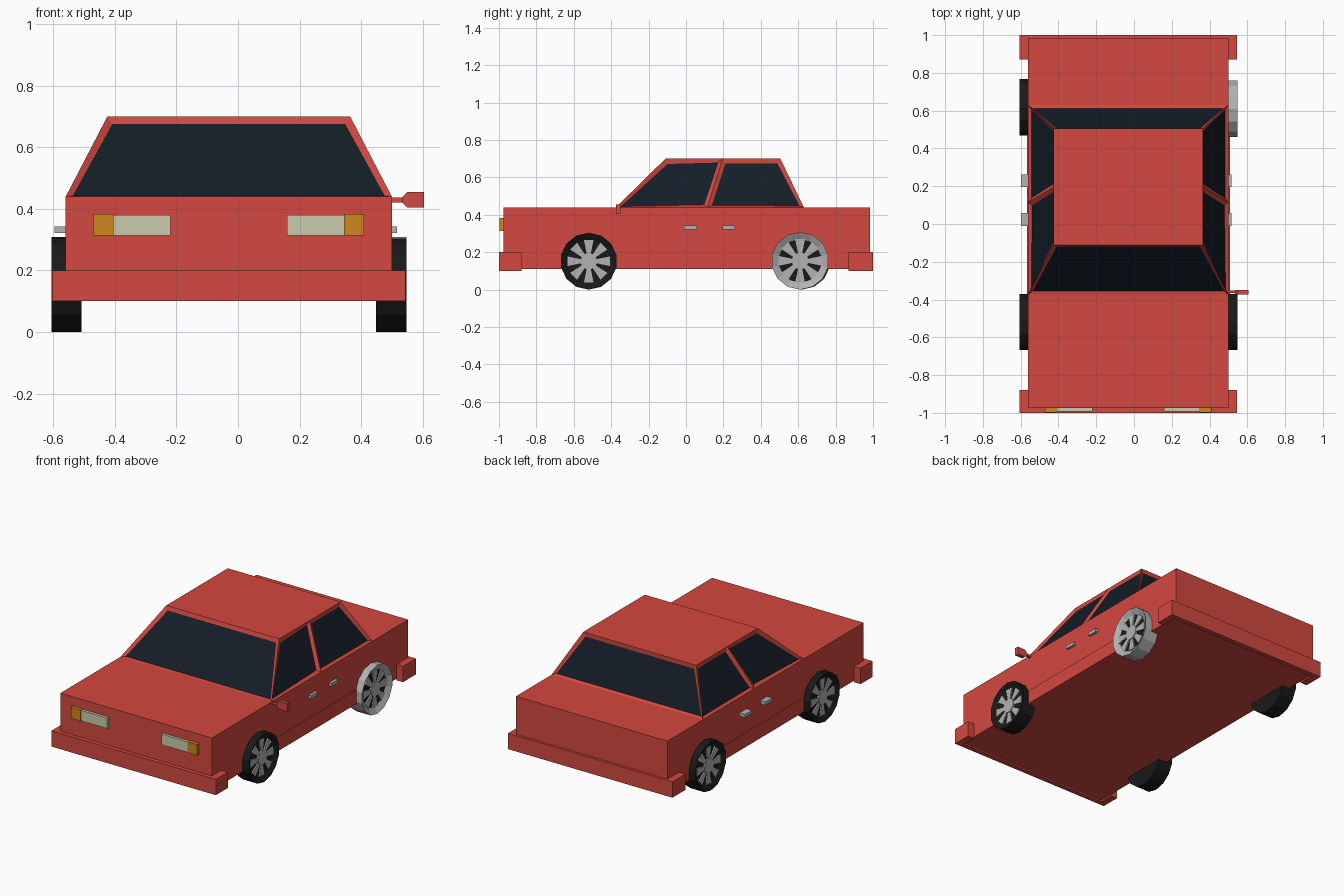
import bpy, bmesh
from math import pi, cos, sin

if "Cube" in bpy.data.objects:
    bpy.data.objects.remove(bpy.data.objects["Cube"])

CX = -0.03  # body centre line (the single mirror shifts the overall centre)


def mat(name, rgb):
    m = bpy.data.materials.new(name)
    m.diffuse_color = (*rgb, 1)
    m.use_nodes = True
    m.node_tree.nodes["Principled BSDF"].inputs["Base Color"].default_value = m.diffuse_color
    return m


RED = mat("red_paint", (0.65, 0.065, 0.05))
GLASS = mat("dark_glass", (0.007, 0.012, 0.02))
BLACK = mat("rubber", (0.01, 0.01, 0.01))
CREAM = mat("lamp_cream", (0.6, 0.6, 0.42))
ORANGE = mat("lamp_orange", (0.62, 0.24, 0.015))
GREY = mat("metal_grey", (0.45, 0.45, 0.45))


def finish(bm, name, *mats):
    bmesh.ops.recalc_face_normals(bm, faces=bm.faces)
    me = bpy.data.meshes.new(name)
    bm.to_mesh(me)
    bm.free()
    for m in mats:
        me.materials.append(m)
    ob = bpy.data.objects.new(name, me)
    bpy.context.collection.objects.link(ob)
    return ob


def box(name, x, y, z, m):
    bm = bmesh.new()
    bmesh.ops.create_cube(bm, size=1)
    for v in bm.verts:
        v.co = [(a + b) / 2 + c * (b - a) for (a, b), c in zip((x, y, z), v.co)]
    return finish(bm, name, m)


def prism(bm, pts, x0, x1):
    """Extrude a (y, z) outline along x."""
    a = [bm.verts.new((x0, *p)) for p in pts]
    b = [bm.verts.new((x1, *p)) for p in pts]
    bm.faces.new(a)
    bm.faces.new(b[::-1])
    n = len(pts)
    for i in range(n):
        bm.faces.new((a[i], b[i], b[(i + 1) % n], a[(i + 1) % n]))


# Lower body
box("body", (CX - .53, CX + .53), (-.975, .985), (.11, .44), RED)

# Cabin: tapered shell, each side split at the door pillar, windows inset
bm = bmesh.new()
rings = []
for s in (-1, 1):
    low = [bm.verts.new((CX + s * .53, y, .44)) for y in (-.375, .115, .63)]
    top = [bm.verts.new((CX + s * .395, y, .70)) for y in (-.11, .195, .505)]
    rings.append((low, top))
(ll, lt), (rl, rt) = rings
panes = [bm.faces.new((ll[0], rl[0], rt[0], lt[0])),
         bm.faces.new((rl[2], ll[2], lt[2], rt[2]))]
for low, top in rings:
    for i in (0, 1):
        panes.append(bm.faces.new((low[i], low[i + 1], top[i + 1], top[i])))
bm.faces.new(lt + rt[::-1])
bm.faces.new(ll + rl[::-1])
bmesh.ops.recalc_face_normals(bm, faces=bm.faces)
bmesh.ops.inset_individual(bm, faces=panes, thickness=.028, depth=-.012)
for f in panes:
    f.material_index = 1
finish(bm, "cabin", RED, GLASS)

# Bumpers with wrap-around ends
for name, s, end, inner in (("front", -1, -1.0, -.88), ("rear", 1, 1.0, .87)):
    bm = bmesh.new()
    outline = [(-.575, end), (.575, end), (.575, inner), (.53, inner),
               (.53, end - s * .03), (-.53, end - s * .03), (-.53, inner), (-.575, inner)]
    f = bm.faces.new([bm.verts.new((CX + x, y, .10)) for x, y in outline])
    ext = bmesh.ops.extrude_face_region(bm, geom=[f])["geom"]
    bmesh.ops.translate(bm, vec=(0, 0, .10),
                        verts=[v for v in ext if isinstance(v, bmesh.types.BMVert)])
    finish(bm, name + "_bumper", RED)

# Headlamps, indicators, sills and door handles on both sides
for side, s in (("left", -1), ("right", 1)):
    def span(a, b):
        return sorted((CX + s * a, CX + s * b))
    box(side + "_headlamp", span(.19, .375), (-.992, -.96), (.313, .38), CREAM)
    box(side + "_indicator", span(.375, .44), (-.997, -.96), (.313, .383), ORANGE)
    box(side + "_sill", span(.50, .537), (-.37, .47), (.11, .198), RED)
    for door, y in (("front", -.01), ("rear", .195)):
        box(f"{side}_{door}_handle", span(.52, .547 if s > 0 else .567),
            (y, y + .068), (.322, .343), GREY)

# Door mirror on the right only
box("mirror_stalk", (.48, .545), (-.366, -.352), (.421, .437), RED)
bm = bmesh.new()
pts = [(.535, .42), (.55, .405), (.605, .405), (.605, .455), (.55, .455), (.535, .44)]
a, b = [[bm.verts.new((x, y, z)) for x, z in pts] for y in (-.374, -.35)]
bm.faces.new(a)
bm.faces.new(b[::-1])
for i in range(6):
    bm.faces.new((a[i], a[i - 1], b[i - 1], b[i]))
finish(bm, "mirror_head", RED)


def wheel(name, s, y, z, r, tyre_mat, out=.577):
    """Low-poly tyre with a dished face, hub and eight flared spokes."""
    n = 14
    bm = bmesh.new()
    prism(bm, [(y + r * sin(2 * pi * i / n), z + r * cos(2 * pi * i / n)) for i in range(n)],
          CX + s * (out - .098), CX + s * out)
    bmesh.ops.recalc_face_normals(bm, faces=bm.faces)
    face = max((f for f in bm.faces if len(f.verts) == n),
               key=lambda f: s * f.calc_center_median().x)
    bmesh.ops.inset_region(bm, faces=[face], thickness=r * .24, use_even_offset=True)
    bmesh.ops.translate(bm, verts=face.verts, vec=(-s * .022, 0, 0))
    face.material_index = 1
    finish(bm, name + "_tyre", tyre_mat, BLACK)
    bm = bmesh.new()
    x0, x1 = CX + s * (out - .03), CX + s * (out - .01)
    prism(bm, [(y + .3 * r * sin(2 * pi * i / 16), z + .3 * r * cos(2 * pi * i / 16))
               for i in range(16)], x0, x1)
    for k in range(8):
        t = 2 * pi * k / 8
        prism(bm, [(y + u * r * sin(t) + w * r * cos(t), z + u * r * cos(t) - w * r * sin(t))
                   for u, w in ((.26, -.07), (.75, -.17), (.75, .17), (.26, .07))],
              x0, x1 - s * .004)
    finish(bm, name + "_rim", GREY)


wheel("front_left", -1, -.52, .152, .152, BLACK)
wheel("front_right", 1, -.52, .152, .152, BLACK)
wheel("rear_left", -1, .618, .154, .154, BLACK)
# The rear right wheel is a pale one
wheel("rear_right", 1, .61, .154, .154, GREY)
